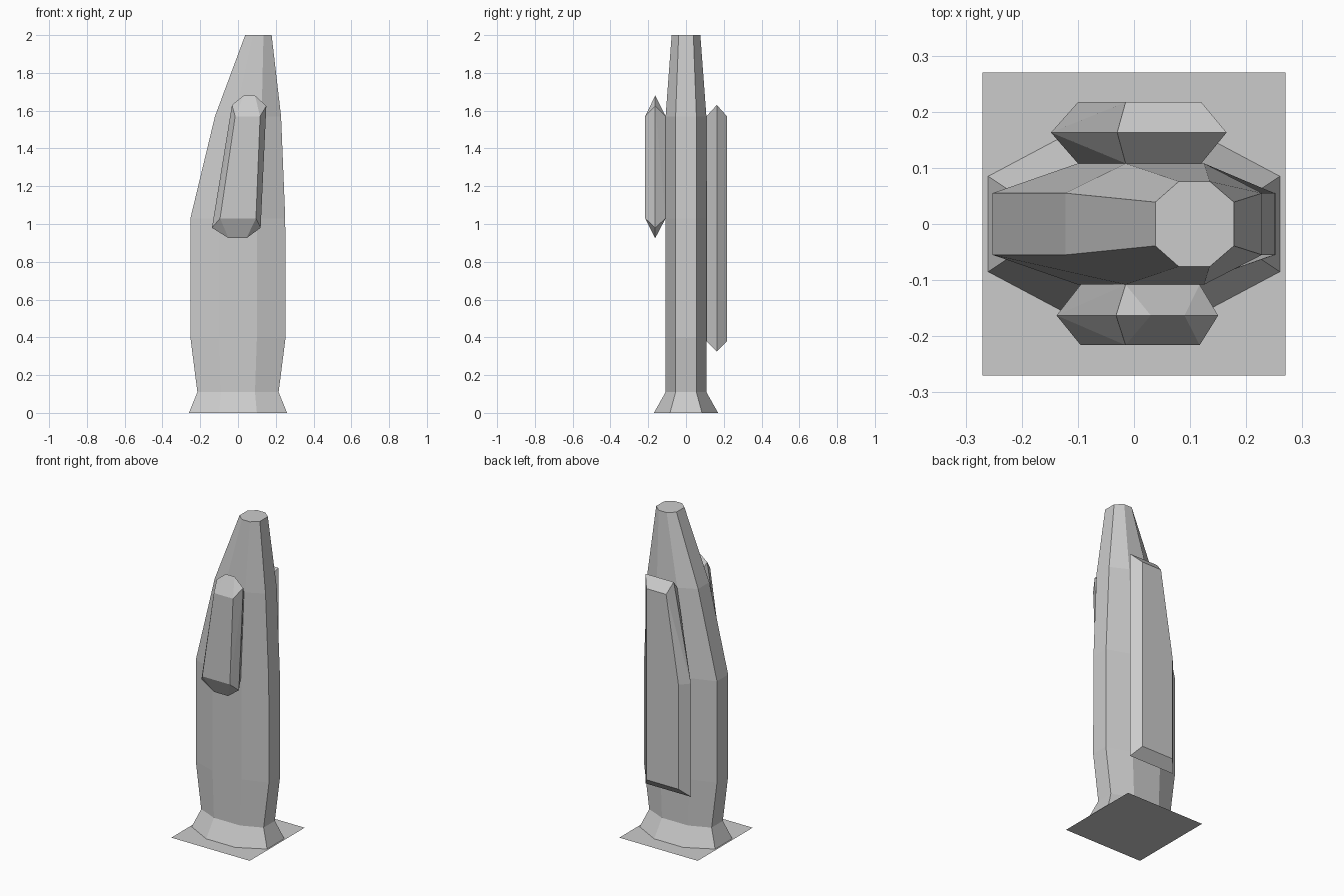
import bpy, bmesh

if "Cube" in bpy.data.objects:
    bpy.data.objects.remove(bpy.data.objects["Cube"])

stone = bpy.data.materials.new("light_grey")
stone.diffuse_color = (0.6, 0.6, 0.6, 1)
stone.use_nodes = True
stone.node_tree.nodes["Principled BSDF"].inputs["Base Color"].default_value = stone.diffuse_color


def finish(name, bm):
    bmesh.ops.recalc_face_normals(bm, faces=bm.faces[:])
    mesh = bpy.data.meshes.new(name)
    bm.to_mesh(mesh)
    bm.free()
    mesh.materials.append(stone)
    obj = bpy.data.objects.new(name, mesh)
    bpy.context.collection.objects.link(obj)
    return obj


def loft_tower(name, sections):
    """Stack octagons given as z, x ends, x flat ends, y half width, y flat half width."""
    bm = bmesh.new()
    rings = []
    for z, xl, xr, fl, fr, y, fy in sections:
        outline = [(xl, -fy), (fl, -y), (fr, -y), (xr, -fy),
                   (xr, fy), (fr, y), (fl, y), (xl, fy)]
        rings.append([bm.verts.new((px, py, z)) for px, py in outline])
    for a, b in zip(rings, rings[1:]):
        for i in range(8):
            j = (i + 1) % 8
            bm.faces.new((a[i], a[j], b[j], b[i]))
    bm.faces.new(rings[-1])
    return finish(name, bm)


def side_block(name, face, rim, y_in, y_mid, y_out):
    """Bevelled slab: equal inner and outer faces with a wider rim between them."""
    bm = bmesh.new()
    for outline, ys in ((face, (y_in, y_out)), (rim, (y_mid,))):
        for y in ys:
            for x, z in outline:
                bm.verts.new((x, y, z))
    bmesh.ops.convex_hull(bm, input=bm.verts[:])
    bmesh.ops.dissolve_limit(bm, angle_limit=0.01, verts=bm.verts[:], edges=bm.edges[:])
    return finish(name, bm)


# Flat square footing
bm = bmesh.new()
bmesh.ops.create_grid(bm, x_segments=1, y_segments=1, size=0.27)
finish("base_plate", bm)

# Eight-sided tower leaning to the right at the top
loft_tower("tower", [
    (0.00, -0.26, 0.26, -0.10, 0.10, 0.170, 0.085),
    (0.11, -0.215, 0.215, -0.09, 0.09, 0.108, 0.055),
    (0.40, -0.252, 0.252, -0.10, 0.10, 0.108, 0.055),
    (1.03, -0.252, 0.25, -0.10, 0.10, 0.108, 0.055),
    (1.57, -0.122, 0.228, -0.015, 0.125, 0.108, 0.055),
    (2.00, 0.038, 0.178, 0.08, 0.135, 0.076, 0.039),
])

# Short block on the front
side_block(
    "front_block",
    [(-0.095, 1.03), (0.095, 1.03), (0.117, 1.57), (-0.015, 1.57)],
    [(-0.138, 0.98), (-0.05, 0.925), (0.045, 0.925), (0.12, 0.98),
     (0.15, 1.625), (0.09, 1.68), (0.03, 1.68), (-0.032, 1.63)],
    -0.108, -0.163, -0.216)

# Long block on the back
side_block(
    "back_block",
    [(-0.10, 0.38), (0.12, 0.38), (0.12, 1.57), (-0.015, 1.57), (-0.10, 1.03)],
    [(-0.148, 0.325), (0.165, 0.325), (0.165, 1.63), (-0.03, 1.63), (-0.148, 1.03)],
    0.108, 0.163, 0.217)
